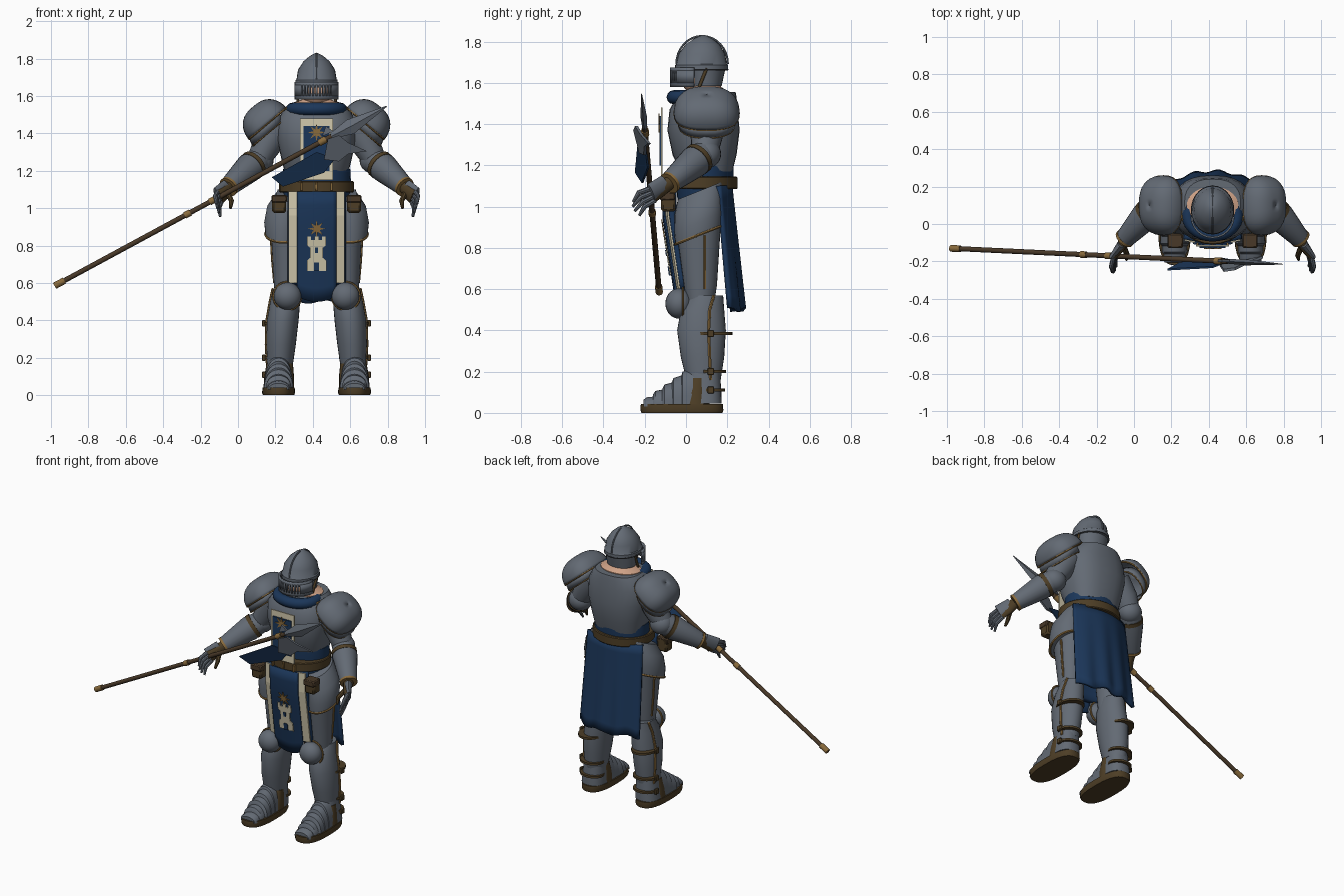
import bpy, bmesh
from math import sin, cos, pi, radians, copysign
from mathutils import Vector, Matrix

if "Cube" in bpy.data.objects:
    bpy.data.objects.remove(bpy.data.objects["Cube"])

BODY_X = 0.42  # the figure stands off centre, beside the long pole


def material(name, red, green, blue, rough=0.6):
    mat = bpy.data.materials.new(name)
    mat.use_nodes = True
    mat.diffuse_color = (red, green, blue, 1)
    shader = mat.node_tree.nodes["Principled BSDF"]
    shader.inputs["Base Color"].default_value = (red, green, blue, 1)
    shader.inputs["Roughness"].default_value = rough
    return mat


steel = material("steel grey", .125, .145, .175)
blue = material("cloth blue", .011, .037, .1)
cream = material("cream cloth", .65, .59, .42)
leather = material("brown leather", .075, .048, .019)
wood = material("dark wood", .065, .04, .021)
gold = material("old gold", .25, .145, .045)
skin_tone = material("skin", .62, .36, .24)
dark = material("dark metal", .04, .043, .05)


def finish(name, mat, bm, mirror=False, thickness=0, angle=40):
    bmesh.ops.recalc_face_normals(bm, faces=bm.faces[:])
    mesh = bpy.data.meshes.new(name)
    bm.to_mesh(mesh)
    bm.free()
    mesh.materials.append(mat)
    for face in mesh.polygons:
        face.use_smooth = True
    mesh.set_sharp_from_angle(angle=radians(angle))
    obj = bpy.data.objects.new(name, mesh)
    obj.location.x = BODY_X
    bpy.context.collection.objects.link(obj)
    if thickness:
        solid = obj.modifiers.new("Thickness", "SOLIDIFY")
        solid.thickness, solid.offset = thickness, 0
    if mirror:
        obj.modifiers.new("Mirror", "MIRROR")
    return obj


def skin(name, mat, loops, mirror=False, caps=True, closed=False, ring=True, **options):
    """Bridge a row of equal loops into one surface."""
    bm = bmesh.new()
    rows = [[bm.verts.new(point) for point in loop] for loop in loops]
    count = len(rows[0])
    pairs = list(zip(rows, rows[1:])) + ([(rows[-1], rows[0])] if closed else [])
    for low, high in pairs:
        for i in range(count if ring else count - 1):
            j = (i + 1) % count
            bm.faces.new((low[i], low[j], high[j], high[i]))
    if caps and ring and not closed:
        bm.faces.new(rows[0])
        bm.faces.new(rows[-1])
    return finish(name, mat, bm, mirror, **options)


def oval(x, y, z, rx, ry, n=28, power=2):
    def bend(value):
        return copysign(abs(value) ** (2 / power), value)
    return [Vector((x + rx * bend(cos(2 * pi * i / n)), y + ry * bend(sin(2 * pi * i / n)), z))
            for i in range(n)]


def loft(name, mat, rings, power=2, place=Matrix(), **options):
    return skin(name, mat, [[place @ p for p in oval(*r, power=power)] for r in rings], **options)


def tube(name, mat, points, radii, n=12, closed=False, up=(0, 0, 1), **options):
    points = [Vector(p) for p in points]
    if not isinstance(radii, list):
        radii = [radii] * len(points)
    loops, last = [], len(points) - 1
    for i, point in enumerate(points):
        before = points[i - 1] if i or closed else point
        after = points[(i + 1) % len(points)] if i < last or closed else point
        side = (after - before).cross(Vector(up)).normalized()
        top = side.cross(after - before).normalized()
        wide, tall = radii[i] if isinstance(radii[i], tuple) else (radii[i], radii[i])
        loops.append([point + side * wide * cos(2 * pi * k / n) + top * tall * sin(2 * pi * k / n)
                      for k in range(n)])
    return skin(name, mat, loops, closed=closed, **options)


def rim(name, mat, ring, radius=.007, place=Matrix(), power=2, **options):
    return tube(name, mat, [place @ p for p in oval(*ring, power=power)], radius,
                n=6, closed=True, **options)


def ball(name, mat, centre, size, **options):
    bm = bmesh.new()
    bmesh.ops.create_uvsphere(bm, u_segments=24, v_segments=14, radius=1,
                              matrix=Matrix.Translation(centre) @ Matrix.Diagonal((*size, 1)))
    return finish(name, mat, bm, **options)


def box(name, mat, centre, size, mirror=False):
    bm = bmesh.new()
    bmesh.ops.create_cube(bm, size=1, matrix=Matrix.Translation(centre) @ Matrix.Diagonal((*size, 1)))
    bmesh.ops.bevel(bm, geom=bm.edges[:], offset=min(size) * .15, affect='EDGES')
    return finish(name, mat, bm, mirror)


def plate(name, mat, outline, depth, thick=.008, **options):
    """Flat shape in x and z; depth gives y at each point."""
    return skin(name, mat, [[(x, depth(x, z) + t, z) for x, z in outline] for t in (0, -thick)],
                angle=20, **options)


# Torso, waist and belt
loft("cuirass", steel, [(0, .10, 1.17, .165, .125), (0, .09, 1.25, .185, .155),
     (0, .085, 1.37, .212, .175), (0, .085, 1.47, .21, .165), (0, .1, 1.53, .175, .145),
     (0, .11, 1.555, .15, .13)], power=2.5)
tube("neck_trim", gold, oval(0, .1, 1.532, .173, .143, power=2.5)[15:28], .007, n=6)
loft("waist_cloth", blue, [(0, .09, 1.02, .17, .13), (0, .09, 1.12, .185, .14), (0, .09, 1.21, .18, .14)])
loft("belt", leather, [(0, .07, 1.085, .195, .175), (0, .07, 1.09, .2, .18),
                       (0, .07, 1.14, .2, .18), (0, .07, 1.145, .195, .175)])
for i in range(3):
    box("belt_stud", gold, (-.08 + .08 * i, -.108, 1.115), (.012, .02, .045))
box("belt_pouches", leather, (-.2, -.085, 1.02), (.075, .07, .09), mirror=True)
box("pouch_flaps", wood, (-.2, -.09, 1.05), (.082, .075, .04), mirror=True)

# Neck, head and scarf
loft("neck", skin_tone, [(0, .1, 1.5, .14, .1), (0, .1, 1.56, .138, .1),
                         (0, .09, 1.58, .08, .08), (0, .08, 1.62, .065, .07)])
ball("head", skin_tone, (0, .06, 1.64), (.085, .09, .1))
tube("scarf", blue, oval(0, .045, 1.53, .13, .105), .034, closed=True)

# Helmet with barred visor
loft("helmet_dome", steel, [(0, .075, 1.66, .113, .128), (0, .075, 1.685, .113, .128),
     (0, .075, 1.69, .107, .123), (0, .077, 1.74, .099, .113), (0, .08, 1.785, .07, .083),
     (0, .083, 1.813, .037, .045), (0, .085, 1.83, .006, .008)])
loft("helmet_neck_guard", steel, [(0, .095, 1.585, .095, .078), (0, .09, 1.665, .105, .1)], caps=False)
arc = [(0, .078 - .125 * cos(a), 1.69 + .137 * sin(a)) for a in [pi * i / 16 for i in range(17)]]
tube("helmet_ridge", steel, arc, .005, n=6, up=(1, 0, 0))
rim("helmet_brow_trim", dark, (0, .075, 1.664, .112, .127), .004)


def visor_wall(name, start, end, low, high):
    angles = [start + (end - start) * i / 12 for i in range(13)]
    skin(name, steel, [[(.112 * sin(a), .04 - .112 * cos(a), z) for a in angles] for z in (low, high)],
         ring=False, thickness=.01)


visor_wall("visor_top", -pi / 2, pi / 2, 1.645, 1.675)
visor_wall("visor_bottom", -pi / 2, pi / 2, 1.58, 1.612)
for side in (-1, 1):
    visor_wall("visor_cheek", side * .8, side * pi / 2, 1.6, 1.66)
for i in range(11):
    angle = (i / 5 - 1) * .8
    visor_wall("visor_bar", angle - .045, angle + .045, 1.6, 1.66)
tube("helmet_strap", leather, [(-.105, .1, 1.67), (-.1, .06, 1.57)], .008, mirror=True)

# Shoulder plates, open below
tilt = Matrix.Translation((-.262, .1, 1.452)) @ Matrix.Rotation(radians(-40), 4, 'Y')
dome = [(0, 0, .115 * sin(a), .127 * cos(a) ** .75, .155 * cos(a) ** .75)
        for a in [pi / 2 * i / 10 * .999 for i in range(11)]]
loft("pauldrons", steel, dome, power=2.6, place=tilt, mirror=True, caps=False, thickness=.01)
rim("pauldron_trim", gold, (0, 0, .001, .127, .155), .006, place=tilt, power=2.6, mirror=True)
lame = (-.028, .0, -.04, .108, .135)
loft("pauldron_lames", steel, [lame, (-.02, 0, .01, .1, .14)],
     power=2.5, place=tilt, caps=False, thickness=.008, mirror=True)
rim("lame_trim", gold, lame, .005, place=tilt, power=2.5, mirror=True)

# Arms and gauntlets, palms turned inwards
elbow, wrist, knuckle = (-.315, .09, 1.25), (-.47, -.08, 1.115), (-.52, -.165, 1.058)
tube("upper_arms", steel, [(-.2, .1, 1.44), (-.265, .1, 1.34), elbow], [.08, .078, .062], n=20, mirror=True)
ball("elbow_guards", steel, (-.305, .1, 1.255), (.075, .07, .07), mirror=True)
tube("forearms", steel, [(-.285, .115, 1.275), (-.36, .04, 1.215), wrist], [.062, .078, .052], n=20, mirror=True)
tube("cuff_trim", gold, [(-.464, -.072, 1.12), (-.473, -.082, 1.112)], .055, n=20, mirror=True)
tube("elbow_straps", leather, [(-.335, .065, 1.236), (-.35, .05, 1.223)], .079, n=20, mirror=True)
tube("glove_palms", leather, [wrist, (-.49, -.125, 1.085), knuckle], [.033, (.024, .04), (.018, .043)], mirror=True)
tube("hand_plates", steel, [(-.485, -.105, 1.112), (-.535, -.17, 1.07)], [(.024, .042), (.014, .044)], mirror=True)
for i in range(4):
    spread = (i - 1.5) * .02
    root = Vector(knuckle) + Vector((spread * .35, spread * .5, -spread * .9))
    middle = root + Vector((-.012, -.05, -.024 - spread * .2))
    tip = middle + Vector((.006, -.045 + .012 * abs(i - 1.5), -.045))
    tube("finger", steel, [root, middle, tip], [.013, .012, .007], n=8, mirror=True)
tube("thumbs", leather, [(-.475, -.12, 1.08), (-.455, -.17, 1.04), (-.46, -.19, 1.0)], [.016, .014, .008], n=8, mirror=True)

# Legs; the hip plates rise towards the back
slope = Matrix(((1, 0, 0, 0), (0, 1, 0, 0), (0, .4, 1, 0), (0, 0, 0, 1)))
hip = (-.178, .06, .838, .095, .112)
loft("hip_plates", steel, [hip, (-.175, .06, .9, .105, .117), (-.165, .06, .98, .1, .115),
                           (-.13, .07, 1.05, .085, .11)], place=slope, mirror=True)
rim("hip_trim", gold, hip, place=slope, mirror=True)
loft("thighs", steel, [(-.155, .07, .5, .065, .062), (-.158, .07, .62, .072, .08),
                       (-.16, .06, .9, .085, .108)], mirror=True)
ball("knee_guards", steel, (-.155, -.035, .53), (.074, .065, .073), mirror=True)
tube("knee_trim", gold, [(-.157 + .075 * cos(a), -.015, .53 + .075 * sin(a)) for a in
                         [2 * pi * i / 24 for i in range(24)]], .006, n=6, closed=True, up=(0, 1, 0), mirror=True)
shin = [(-.195, .085, .16, .068, .083), (-.19, .08, .27, .079, .105),
        (-.181, .075, .4, .085, .118), (-.168, .08, .5, .08, .105), (-.163, .1, .57, .07, .08)]
loft("greaves", steel, shin, mirror=True)
tube("greave_seams", gold, [(x - rx, y + .035, z) for x, y, z, rx, ry in shin], .008, n=6, up=(0, 1, 0), mirror=True)
tube("thigh_seams", gold, [(-.225, .09, .6), (-.236, .09, .72), (-.244, .09, .86)], .007, n=6, up=(0, 1, 0), mirror=True)
for z, reach in ((.385, .1), (.2, .07), (.11, .065)):
    loft("leg_straps", leather, [(-.2, .125, z + t, .08, reach) for t in (-.007, .007)], mirror=True)
    box("strap_buckles", leather, (-.282, .12, z), (.018, .03, .034), mirror=True)

# Feet
loft("soles", leather, [(-.203, -.02, z, r, r + .113) for z, r in ((0, .083), (.012, .088), (.042, .086))],
     power=2.6, mirror=True)
loft("boot_sides", leather, [(-.203, .045, .03, .082, .07), (-.2, .05, .1, .079, .06),
                             (-.197, .06, .17, .071, .045)], power=2.4, mirror=True)
loft("heel_plates", steel, [(-.203, .085, .045, .078, .088), (-.2, .085, .1, .074, .086),
                            (-.197, .085, .2, .066, .08)], power=2.4, mirror=True)
for i in range(5):
    front, height = -.205 + .044 * i, .045 + .031 * i
    width = .06 + .018 * min(1, i / 2)
    arches = [[(-.203 + w * cos(pi * k / 14), y, .03 + h * sin(pi * k / 14) ** .8) for k in range(15)]
              for y, w, h in ((front, width * .88, height * .75), (front + .012, width, height),
                              (front + .07, width * .97, height * 1.15))]
    skin("foot_lames", steel, arches, mirror=True)


# Cloth panels on chest, front and back
def hang(x, z):
    return -.1 + .15 * max(0, .96 - z) + .8 * x * x


def rectangle(x0, x1, z0, z1):
    return [(x0, z0), (x1, z0), (x1, z1), (x0, z1)]


plate("chest_cream", cream, rectangle(-.088, .088, 1.15, 1.48), lambda x, z: -.113)
plate("chest_blue", blue, rectangle(-.07, .07, 1.2, 1.44), lambda x, z: -.121)


def panel(name, half, drop, bow, lift, thickness):
    grid = [[(half * u, 1.09 - (1.09 - drop) * t - bow * t * (1 - u * u))
             for u in [k / 5 - 1 for k in range(11)]] for t in [r / 8 for r in range(9)]]
    skin(name, blue, [[(x, hang(x, z) - lift, z) for x, z in row] for row in grid],
         ring=False, thickness=thickness)


panel("front_blue", .105, .53, .03, .012, .008)
panel("front_backing", .153, .59, 0, -.018, .034)
for side in (-1, 1):
    for low, high in ((.6, .96), (.96, 1.09)):
        strip = [(side * x, z) for x, z in rectangle(.095, .15, low, high)]
        plate("cream_strip", cream, strip, hang)
cape = [[(u * (.205 + .02 * t), .215 + .06 * t - .06 * u * u + .008 * t * sin(u * 11),
          1.1 - .6 * t + .01 * sin(u * 8) * t)
         for u in [k / 12 - 1 for k in range(25)]] for t in [r / 10 for r in range(11)]]
skin("back_cape", blue, cape, ring=False, thickness=.02)

# Emblems
for name, z, depth in (("chest_star", 1.405, lambda x, z: -.128),
                       ("front_star", .89, lambda x, z: hang(x, z) - .018)):
    spokes = [(.047 if k % 2 == 0 else .018, pi * k / 8) for k in range(16)]
    plate(name, gold, [(r * sin(a), z + r * cos(a)) for r, a in spokes], depth, thick=.006)
half = [(.052, .665), (.052, .72), (.035, .735), (.035, .79), (.05, .8), (.05, .85),
        (.03, .85), (.03, .83), (.012, .83), (.012, .85)]
plate("tower", cream, half + [(-x, z) for x, z in reversed(half)], lambda x, z: hang(x, z) - .018, thick=.006)
for opening in (rectangle(-.014, .014, .665, .71), rectangle(-.009, .009, .76, .79)):
    plate("tower_opening", blue, opening, lambda x, z: hang(x, z) - .022, thick=.005)

# Pole weapon with pennant
base, top = Vector((-1.4, -.13, .585)), Vector((.08, -.2, 1.385))
tube("pole", wood, [base, top], .0135)
for start, end, radius in ((0, .035, .018), (.47, .49, .018), (.56, .58, .018), (.955, .98, .019)):
    tube("pole_collar", gold, [base.lerp(top, start), base.lerp(top, end)], radius)
tube("spear_blade", steel, [top, (.18, -.205, 1.435), (.375, -.215, 1.545)],
     [(.012, .016), (.016, .042), (.002, .003)], n=4)
plate("axe_blade", steel, [(.06, 1.37), (.12, 1.39), (.17, 1.35), (.27, 1.305), (.17, 1.29), (.12, 1.25), (.04, 1.26)],
      lambda x, z: -.215 + .25 * (x - .12) - .3 * (z - 1.33), thick=.014)
plate("back_spike", steel, [(.03, 1.385), (.09, 1.41), (.05, 1.44)], lambda x, z: -.19, thick=.014)
plate("pennant", blue, [(-.24, 1.165), (-.0, 1.3), (.1, 1.265), (.04, 1.19), (-.18, 1.115)],
      lambda x, z: -.195 + .25 * x - .35 * (z - 1.21), thick=.009)
